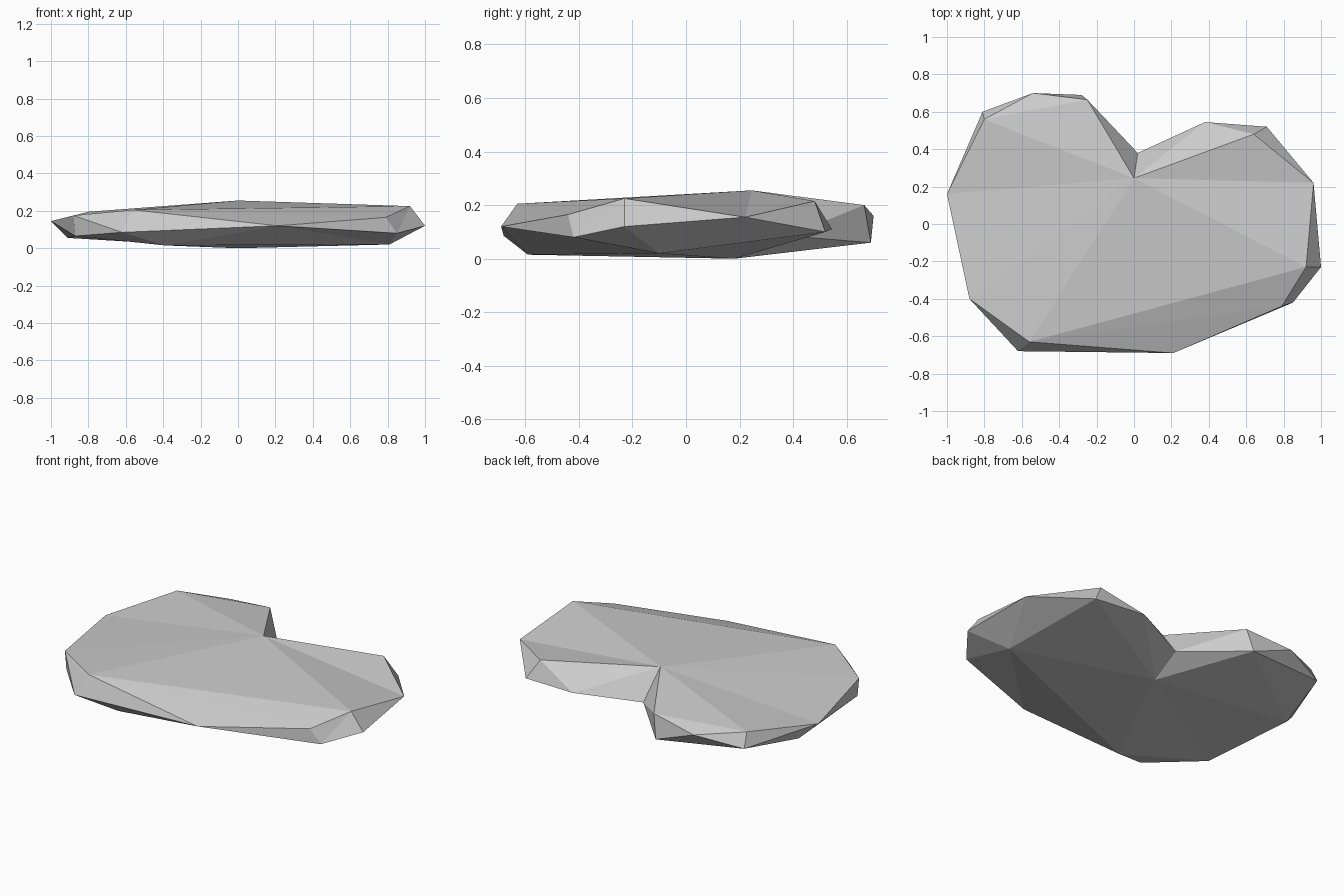
import bpy, bmesh

if "Cube" in bpy.data.objects:
    bpy.data.objects.remove(bpy.data.objects["Cube"])

# Outline of the stone, counter-clockwise seen from above
rim = [(.96, .22, .16), (.71, .52, .105), (.38, .545, .115), (.02, .38, .09),
       (-.28, .69, .065), (-.54, .70, .165), (-.81, .60, .115), (-1, .16, .15),
       (-.88, -.40, .18), (-.62, -.68, .09), (.21, -.69, .125),
       (.85, -.42, .085), (1, -.23, .125)]

# Corners of the upper and lower surfaces
top_notch, top_back_right = (0, .245, .26), (.64, .48, .22)
top_back, top_back_left = (-.25, .665, .205), (-.80, .56, .20)
top_front_left, top_front_right, top_right = (-.56, -.63, .21), (.79, -.44, .17), (.92, -.23, .23)
low_notch, low_right = (0, .18, .005), (.81, -.10, .025)
low_front, low_left, low_front_left = (-.39, -.59, .02), (-.91, .22, .06), (-.87, -.40, .07)

# Surface corner that each outline point leans to
upper = [rim[0], top_back_right, top_back_right, top_notch, top_back, top_back,
         top_back_left, rim[7], rim[8], top_front_left, rim[10], top_front_right, top_right]
lower = [low_right, low_right, low_notch, low_notch, rim[4], rim[4], rim[4],
         low_left, low_front_left, low_front_left, low_front, low_right, low_right]

bm = bmesh.new()
verts = {}


def face(*points):
    points = list(dict.fromkeys(points))
    if len(points) > 2:
        bm.faces.new([verts.setdefault(p, bm.verts.new(p)) if p not in verts else verts[p]
                      for p in points])


def skirt(ring):
    for i in range(len(rim)):
        j = (i + 1) % len(rim)
        face(rim[i], rim[j], ring[j])
        face(rim[i], ring[j], ring[i])


def fan(centre, ring):
    for a, b in zip(ring, ring[1:]):
        face(centre, a, b)


# Chamfered sides
skirt(upper)
skirt(lower)
# Upper surface with its sloping front facet
fan(top_notch, [top_back_right, rim[0], top_right, top_front_left, rim[8], rim[7],
                top_back_left, top_back])
fan(top_front_left, [top_right, top_front_right, rim[10]])
# Underside
fan(low_notch, [rim[4], low_left, low_front_left, low_front, low_right])

bmesh.ops.recalc_face_normals(bm, faces=bm.faces[:])
mesh = bpy.data.meshes.new("flat_stone")
bm.to_mesh(mesh)
bm.free()

stone_grey = bpy.data.materials.new("stone_grey")
stone_grey.diffuse_color = (.6, .6, .6, 1)
stone_grey.use_nodes = True
stone_grey.node_tree.nodes["Principled BSDF"].inputs["Base Color"].default_value = stone_grey.diffuse_color
mesh.materials.append(stone_grey)
stone = bpy.data.objects.new("flat_stone", mesh)
stone.location.z = -.005
bpy.context.collection.objects.link(stone)
